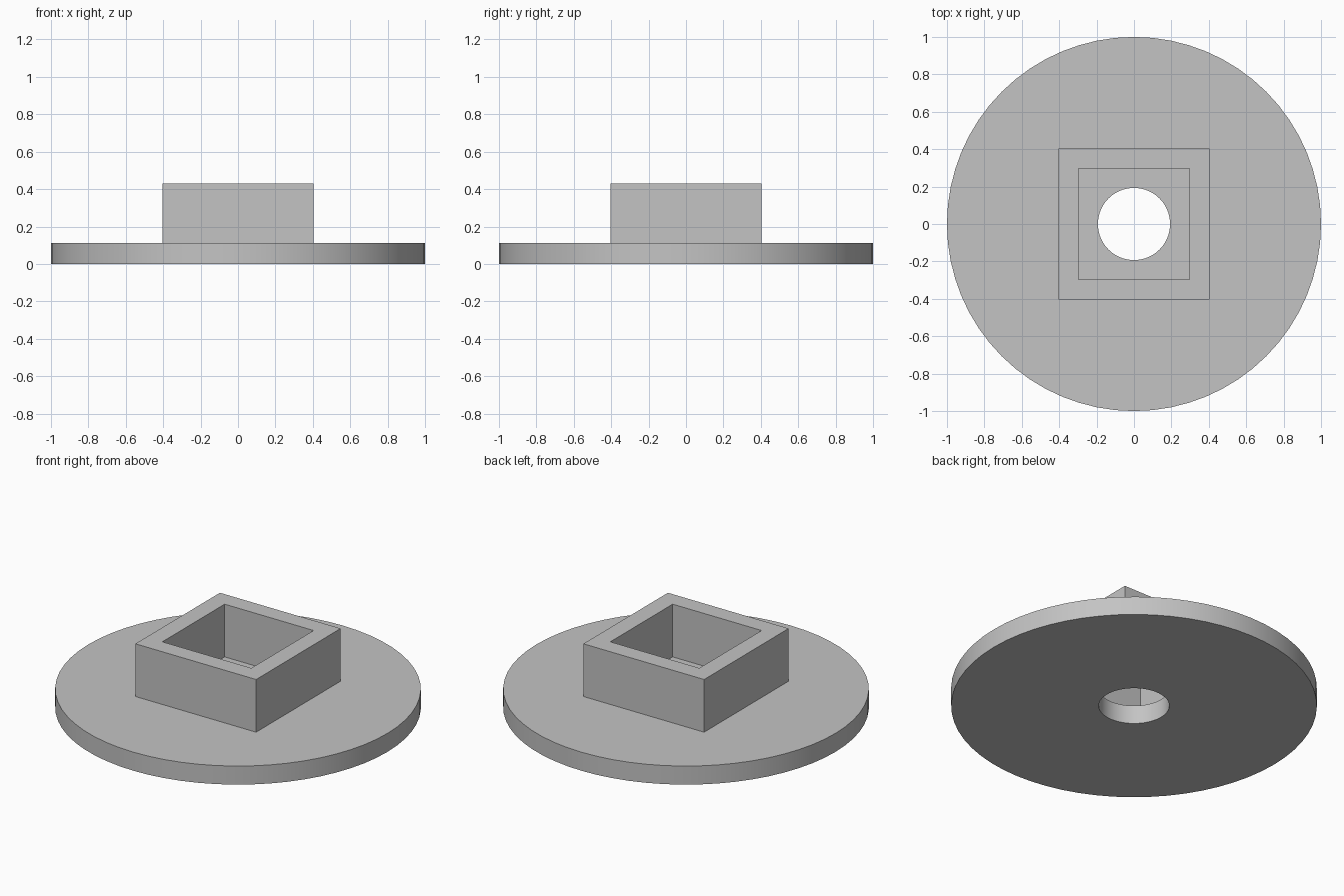
import bpy
import bmesh
from math import cos, sin, pi, sqrt, radians

cube = bpy.data.objects.get("Cube")
if cube:
    bpy.data.objects.remove(cube, do_unlink=True)

grey = bpy.data.materials.new("plain grey")
grey.use_nodes = True
colour = (0.55, 0.55, 0.55, 1)
grey.diffuse_color = colour
grey.node_tree.nodes["Principled BSDF"].inputs["Base Color"].default_value = colour


def ring(name, sides, outer, inner, bottom, top, turn=0.0):
    """Hollow prism: a rectangular section swept around z."""
    bm = bmesh.new()
    section = [(outer, bottom), (outer, top), (inner, top), (inner, bottom)]
    loops = []
    for i in range(sides):
        a = turn + 2 * pi * i / sides
        loops.append([bm.verts.new((r * cos(a), r * sin(a), z)) for r, z in section])
    for i, here in enumerate(loops):
        after = loops[(i + 1) % sides]
        for j in range(4):
            k = (j + 1) % 4
            bm.faces.new((here[j], after[j], after[k], here[k]))
    bmesh.ops.recalc_face_normals(bm, faces=bm.faces)
    mesh = bpy.data.meshes.new(name)
    bm.to_mesh(mesh)
    bm.free()
    mesh.materials.append(grey)
    obj = bpy.data.objects.new(name, mesh)
    bpy.context.collection.objects.link(obj)
    return obj


# Round flange with a central bore
flange = ring("flange", 64, 1.0, 0.193, 0.0, 0.112)
bpy.ops.object.select_all(action="DESELECT")
flange.select_set(True)
bpy.context.view_layer.objects.active = flange
bpy.ops.object.shade_smooth_by_angle(angle=radians(30))

# Square socket standing on the flange
ring("square_socket", 4, 0.403 * sqrt(2), 0.297 * sqrt(2), 0.112, 0.43, pi / 4)
